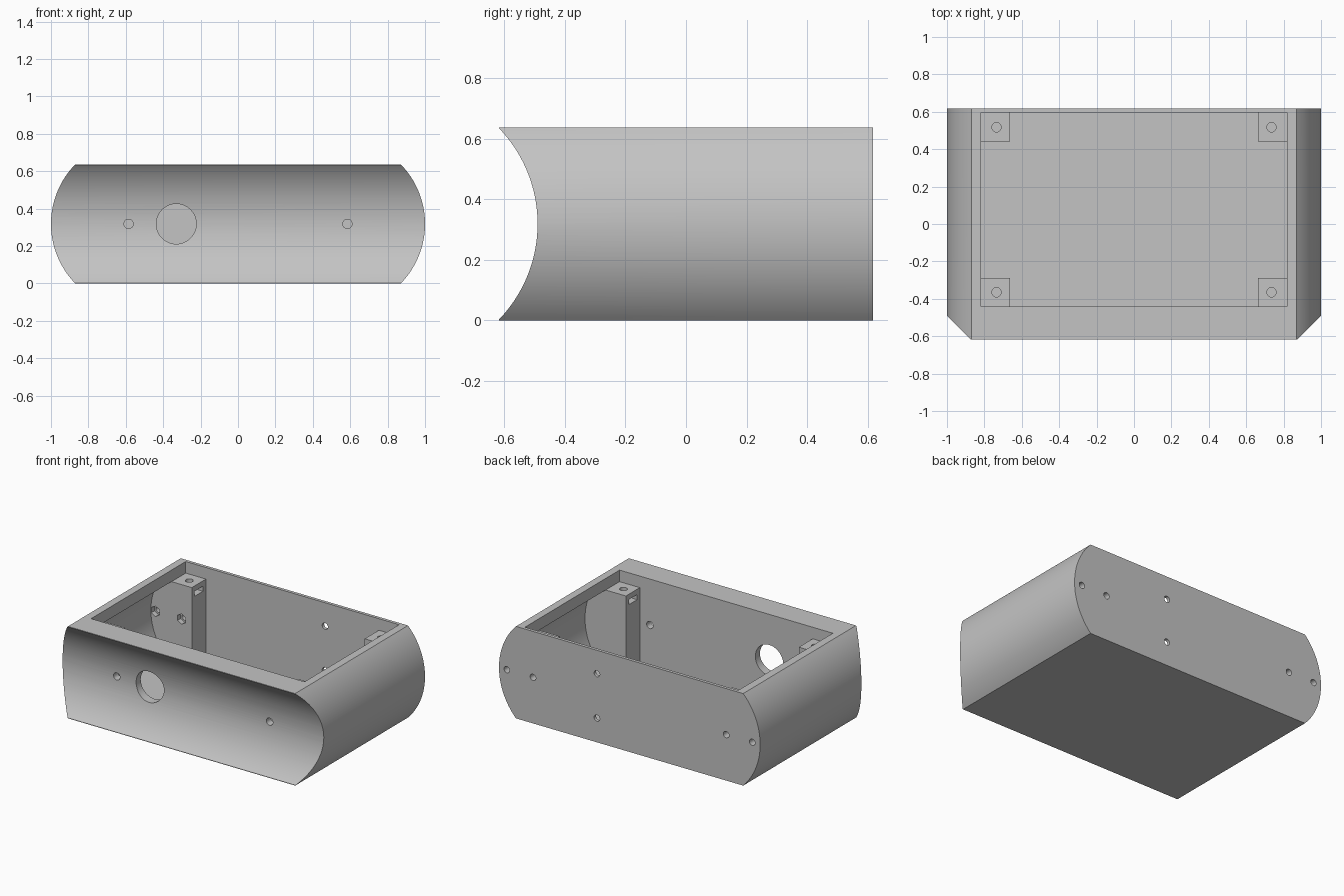
import bpy, bmesh, math
from mathutils import Matrix, Vector

if "Cube" in bpy.data.objects:
    bpy.data.objects.remove(bpy.data.objects["Cube"], do_unlink=True)

H, MID = 0.637, 0.3185          # case height and its middle
R = 0.455                       # radius of the bulged ends and hollow front
CX = 1.0 - R                    # centre of the end arcs
BACK, FRONT = 0.617, -0.617
IN_BACK, IN_FRONT = 0.595, -0.44
LEDGE, FLOOR, OPEN_X = 0.557, 0.03, 0.817
SEGS = 40


def finish(name, bm):
    bmesh.ops.recalc_face_normals(bm, faces=bm.faces[:])
    mesh = bpy.data.meshes.new(name)
    bm.to_mesh(mesh)
    bm.free()
    obj = bpy.data.objects.new(name, mesh)
    bpy.context.collection.objects.link(obj)
    return obj


def box(name, lo, hi):
    bm = bmesh.new()
    lo, hi = Vector(lo), Vector(hi)
    mat = Matrix.Translation((lo + hi) / 2) @ Matrix.Diagonal((*(hi - lo), 1))
    bmesh.ops.create_cube(bm, size=1, matrix=mat)
    return finish(name, bm)


def rod(name, centre, radius, length, axis, segs=32):
    turn = {"x": Matrix.Rotation(math.pi / 2, 4, "Y"),
            "y": Matrix.Rotation(math.pi / 2, 4, "X"),
            "z": Matrix.Identity(4)}[axis]
    bm = bmesh.new()
    bmesh.ops.create_cone(bm, cap_ends=True, segments=segs, radius1=radius, radius2=radius,
                          depth=length, matrix=Matrix.Translation(centre) @ turn)
    return finish(name, bm)


def prism(name, half, y0, y1):
    # mirror a right-hand (x, z) outline, then extrude it along y
    outline = half + [(-x, z) for x, z in reversed(half)]
    bm = bmesh.new()
    face = bm.faces.new([bm.verts.new((x, y0, z)) for x, z in outline])
    new = bmesh.ops.extrude_face_region(bm, geom=[face])["geom"]
    bmesh.ops.translate(bm, vec=(0, y1 - y0, 0),
                        verts=[v for v in new if isinstance(v, bmesh.types.BMVert)])
    return finish(name, bm)


def arc(radius, z0, z1):
    a0, a1 = (math.asin((z - MID) / radius) for z in (z0, z1))
    angles = [a0 + (a1 - a0) * i / SEGS for i in range(SEGS + 1)]
    return [(CX + radius * math.cos(a), MID + radius * math.sin(a)) for a in angles]


def cut(target, cutter):
    mod = target.modifiers.new("cut", "BOOLEAN")
    mod.operation, mod.solver, mod.object = "DIFFERENCE", "EXACT", cutter
    bpy.context.view_layer.objects.active = target
    bpy.ops.object.modifier_apply(modifier=mod.name)
    bpy.data.objects.remove(cutter, do_unlink=True)


# Outer body with bulged ends and a hollow front
case = prism("case_body", arc(R, 0, H), FRONT, BACK)
cut(case, rod("front_hollow", (0, -0.49 - R, MID), R, 3, "x", 160))

# Inner space, with an overhanging lid ledge and four corner posts left standing
room = prism("inner_space",
             arc(R - 0.025, FLOOR, LEDGE) + [(OPEN_X, LEDGE), (OPEN_X, 0.8)],
             IN_FRONT, IN_BACK)
for side in (-1, 1):
    x0, x1 = sorted((side * 0.662, side * 1.2))
    for y0, y1 in ((0.44, 0.8), (-0.8, -0.288)):
        cut(room, box("post_space", (x0, y0, -1), (x1, y1, LEDGE)))
cut(case, room)

# Lid screw holes and nut slots in the posts
for side in (-1, 1):
    for y in (0.517, -0.365):
        cut(case, rod("screw_hole", (side * 0.735, y, 0.51), 0.025, 0.22, "z", 24))
        x0, x1 = sorted((side * 0.6, side * 0.785))
        cut(case, box("nut_slot", (x0, y - 0.045, 0.485), (x1, y + 0.045, 0.52)))

# Front openings
cut(case, rod("large_hole", (-0.33, -0.45, MID), 0.107, 0.3, "y", 48))
for x in (-0.585, 0.585):
    cut(case, rod("front_hole", (x, -0.45, MID), 0.025, 0.3, "y", 24))

# Back bolt holes, with hexagonal nut pockets in the posts
for x in (-0.94, -0.74, 0.74, 0.94):
    cut(case, rod("bolt_hole", (x, 0.55, MID), 0.022, 0.4, "y", 24))
    cut(case, rod("nut_pocket", (x, 0.44, MID), 0.036, 0.07, "y", 6))
for z in (0.168, 0.475):
    cut(case, rod("back_hole", (0.25, 0.6, z), 0.022, 0.2, "y", 24))

# Plain grey plastic
grey = bpy.data.materials.new("grey_plastic")
grey.use_nodes = True
colour = (0.55, 0.55, 0.55, 1)
grey.diffuse_color = colour
grey.node_tree.nodes["Principled BSDF"].inputs["Base Color"].default_value = colour
case.data.materials.clear()
case.data.materials.append(grey)

bpy.ops.object.select_all(action="DESELECT")
case.select_set(True)
bpy.context.view_layer.objects.active = case
bpy.ops.object.shade_smooth_by_angle(angle=math.radians(25))
